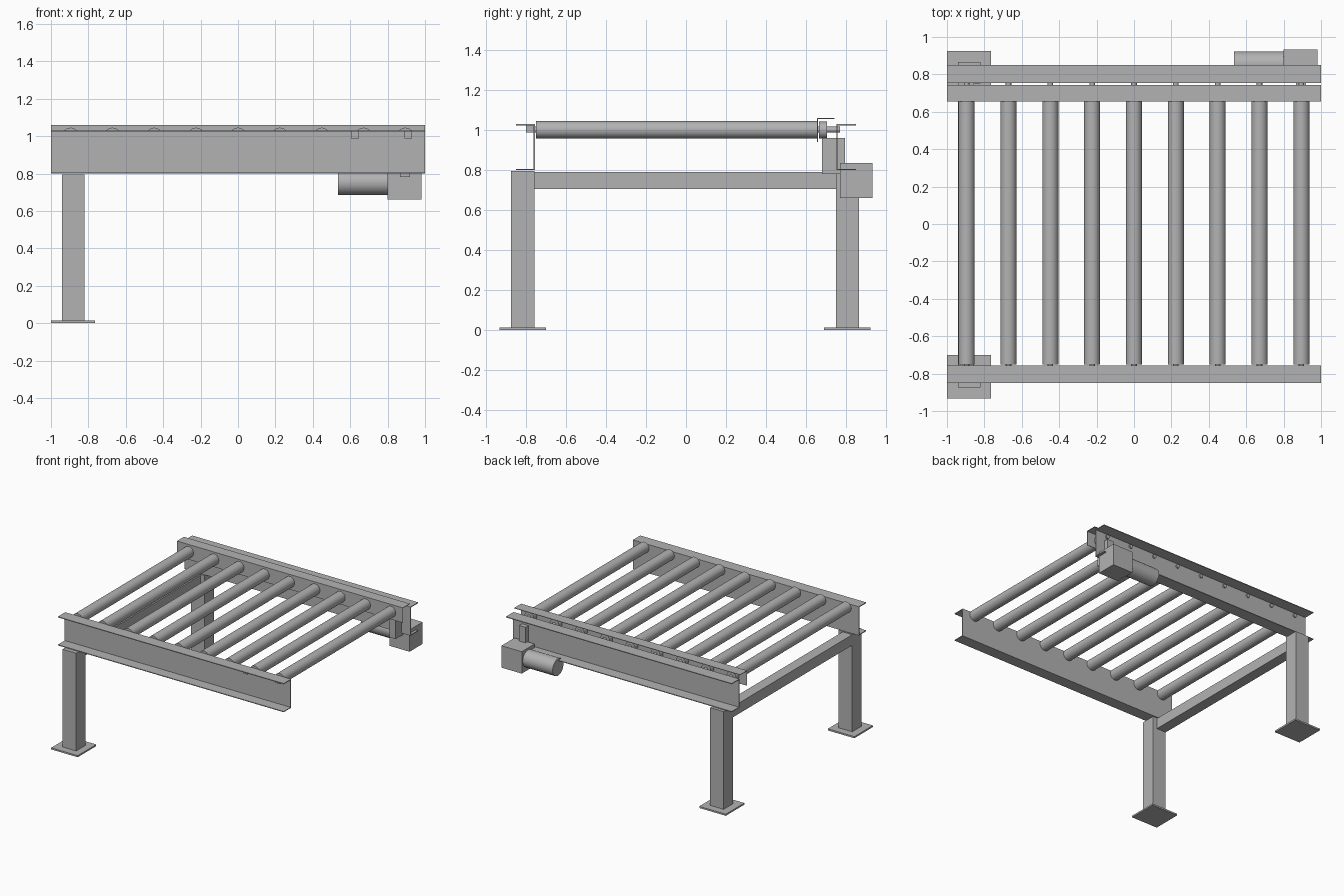
import bpy
import bmesh
from math import pi
from mathutils import Matrix

cube = bpy.data.objects.get("Cube")
if cube:
    bpy.data.objects.remove(cube, do_unlink=True)

# One plain steel colour for everything
steel = bpy.data.materials.new("steel_grey")
steel.use_nodes = True
steel.diffuse_color = (0.45, 0.45, 0.45, 1)
steel.node_tree.nodes["Principled BSDF"].inputs["Base Color"].default_value = steel.diffuse_color


def finish(name, bm):
    mesh = bpy.data.meshes.new(name)
    bmesh.ops.recalc_face_normals(bm, faces=bm.faces)
    bm.to_mesh(mesh)
    bm.free()
    mesh.materials.append(steel)
    obj = bpy.data.objects.new(name, mesh)
    bpy.context.collection.objects.link(obj)
    return obj


def box(name, x, y, z):
    """Box from three (low, high) ranges."""
    bm = bmesh.new()
    bmesh.ops.create_cube(bm, size=1)
    for v in bm.verts:
        v.co = [lo + (c + 0.5) * (hi - lo) for c, (lo, hi) in zip(v.co, (x, y, z))]
    return finish(name, bm)


def rod(name, axis, start, end, a, b, radius, sides=32):
    """Round bar along x or y; a, b are the other two centre coordinates."""
    bm = bmesh.new()
    mid = (start + end) / 2
    if axis == "x":
        place = Matrix.Translation((mid, a, b)) @ Matrix.Rotation(pi / 2, 4, "Y")
    else:
        place = Matrix.Translation((a, mid, b)) @ Matrix.Rotation(pi / 2, 4, "X")
    bmesh.ops.create_cone(bm, cap_ends=True, segments=sides, radius1=radius,
                          radius2=radius, depth=end - start, matrix=place)
    for f in bm.faces:
        f.smooth = len(f.verts) == 4
    for e in bm.edges:
        e.smooth = all(len(f.verts) == 4 for f in e.link_faces)
    return finish(name, bm)


def extrude_profile(name, points, x0, x1):
    """Closed y-z outline swept along x."""
    bm = bmesh.new()
    face = bm.faces.new([bm.verts.new((x0, y, z)) for y, z in points])
    swept = bmesh.ops.extrude_face_region(bm, geom=[face])["geom"]
    bmesh.ops.translate(bm, vec=(x1 - x0, 0, 0),
                        verts=[v for v in swept if isinstance(v, bmesh.types.BMVert)])
    return finish(name, bm)


# Side channels with flanges turned outward
T = 0.006
LOW, HIGH = 0.80, 1.03
for side, web in (("front", -0.757), ("back", 0.753)):
    s = 1 if web > 0 else -1
    outer, tip = web + s * T, s * 0.85
    extrude_profile(side + "_channel", [
        (web, LOW), (tip, LOW), (tip, LOW + T), (outer, LOW + T),
        (outer, HIGH - T), (tip, HIGH - T), (tip, HIGH), (web, HIGH)], -1, 1)

# Angled guard over the drive sprockets
extrude_profile("chain_guard", [
    (0.656, 0.94), (0.66, 0.94), (0.66, 1.056), (0.744, 1.056),
    (0.744, 1.06), (0.656, 1.06)], -1, 1)

# Rollers, shafts and sprockets
COUNT = 9
for i in range(COUNT):
    x = -0.895 + i * 1.79 / (COUNT - 1)
    rod(f"roller_{i + 1}", "y", -0.75, 0.655, x, 1.002, 0.043)
    rod(f"roller_shaft_{i + 1}", "y", -0.77, 0.77, x, 1.002, 0.015, 20)
    rod(f"sprocket_{i + 1}", "y", 0.667, 0.705, x, 1.0, 0.042, 24)

# Legs with foot plates, and the cross bar between them
for side, y in (("front", -0.817), ("back", 0.808)):
    box(side + "_leg", (-0.94, -0.82), (y - 0.058, y + 0.058), (0.012, 0.795))
    box(side + "_foot_plate", (-1, -0.765), (y - 0.117, y + 0.117), (0, 0.013))
box("cross_bar", (-0.94, -0.855), (-0.76, 0.751), (0.705, 0.79))

# Small blocks on the outside of the front channel
for i, x in enumerate((0.625, 0.91)):
    box(f"sensor_block_{i + 1}", (x - 0.021, x + 0.021), (-0.80, -0.762), (0.988, 1.026))

# Drive: gearbox, motor and chain cover
box("gearbox", (0.80, 0.98), (0.77, 0.934), (0.66, 0.835))
rod("motor", "x", 0.535, 0.80, 0.854, 0.752, 0.068, 40)
box("drive_chain_cover", (0.865, 0.92), (0.68, 0.795), (0.78, 0.96))
